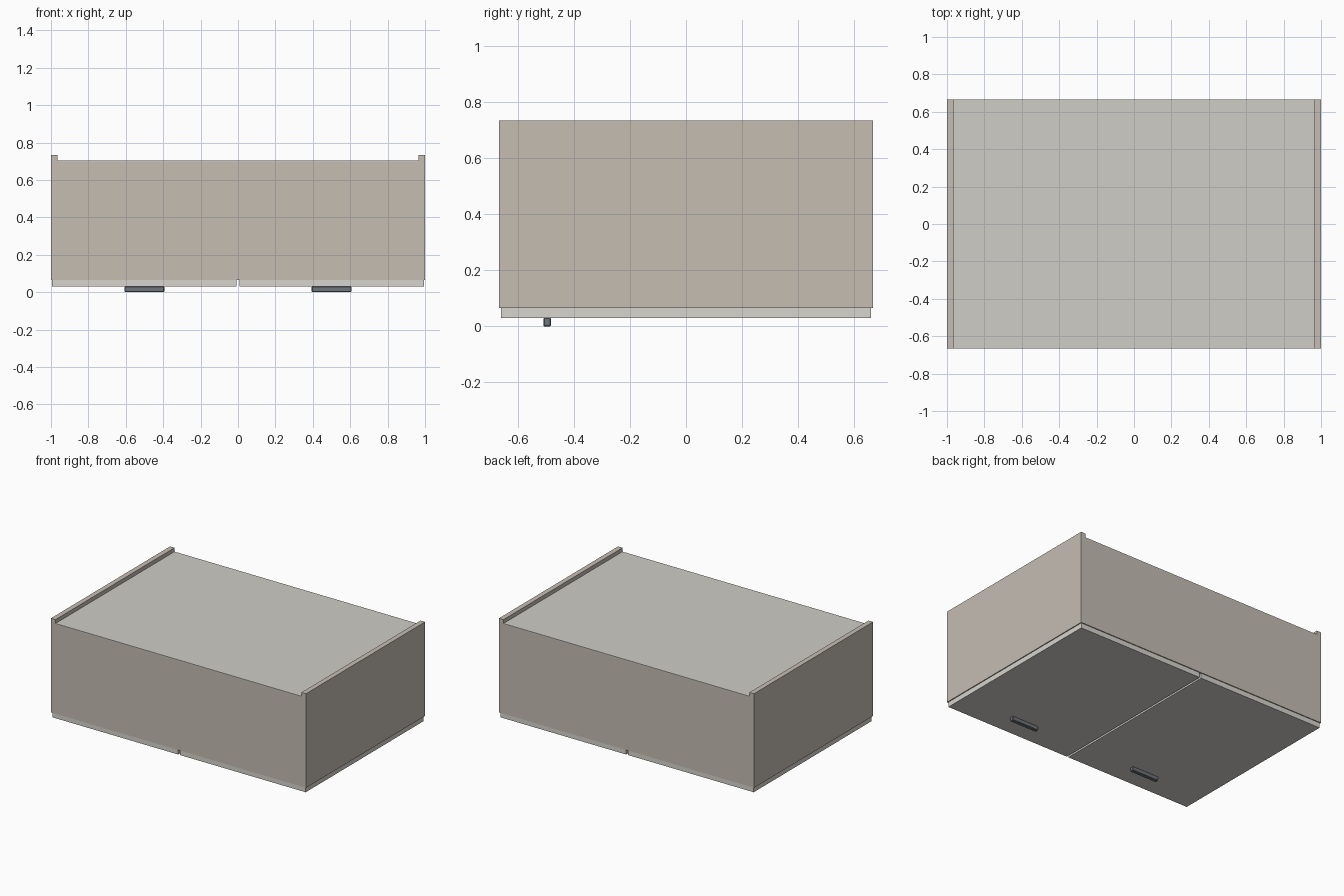
import bpy, bmesh

if "Cube" in bpy.data.objects:
    bpy.data.objects.remove(bpy.data.objects["Cube"])


def material(name, rgb):
    m = bpy.data.materials.new(name)
    m.diffuse_color = (*rgb, 1)
    m.use_nodes = True
    m.node_tree.nodes["Principled BSDF"].inputs["Base Color"].default_value = m.diffuse_color
    return m


BOARD = material("beige_board", (0.56, 0.51, 0.45))
BACK = material("pale_back", (0.62, 0.61, 0.57))
DOOR = material("light_front", (0.68, 0.66, 0.61))
METAL = material("dark_metal", (0.16, 0.18, 0.20))


def box(name, x, y, z, mat, bevel=0):
    """Box given by (min, max) on each axis."""
    bm = bmesh.new()
    bmesh.ops.create_cube(bm, size=1)
    for v in bm.verts:
        for i, (lo, hi) in enumerate((x, y, z)):
            v.co[i] = lo if v.co[i] < 0 else hi
    if bevel:
        bmesh.ops.bevel(bm, geom=bm.edges[:], offset=bevel, segments=1, affect='EDGES')
    me = bpy.data.meshes.new(name)
    bm.to_mesh(me)
    bm.free()
    me.materials.append(mat)
    ob = bpy.data.objects.new(name, me)
    bpy.context.collection.objects.link(ob)
    return ob


T = 0.0356                      # board thickness
W, D = 1.0, 0.6667              # half width and half depth
Z0, ZB, Z1 = 0.0655, 0.705, 0.7325  # carcass rim, back panel, side tops
DZ = Z0 - T                     # outer face of the doors


def span(s, a, b):
    return tuple(sorted((s * a, s * b)))


for s, side in ((-1, "left"), (1, "right")):
    # Side panels run past the recessed back
    box(side + "_side", span(s, W - T, W), (-D, D), (Z0, Z1), BOARD)
    # Doors with a small gap all round, and bar handles
    box(side + "_door", span(s, 0.0067, W - 0.0067), (-D + 0.0067, D - 0.0067), (DZ, Z0), DOOR)
    box(side + "_handle", span(s, 0.394, 0.606), (-0.508, -0.481), (0, DZ), METAL, 0.003)

# End panels between the sides
for s, name in ((-1, "bottom_panel"), (1, "top_panel")):
    box(name, (-W + T, W - T), span(s, D - T, D), (Z0, ZB - 0.006), BOARD)

# Thin recessed back
box("back_panel", (-W + T, W - T), (-D, D), (ZB - 0.006, ZB), BACK)
